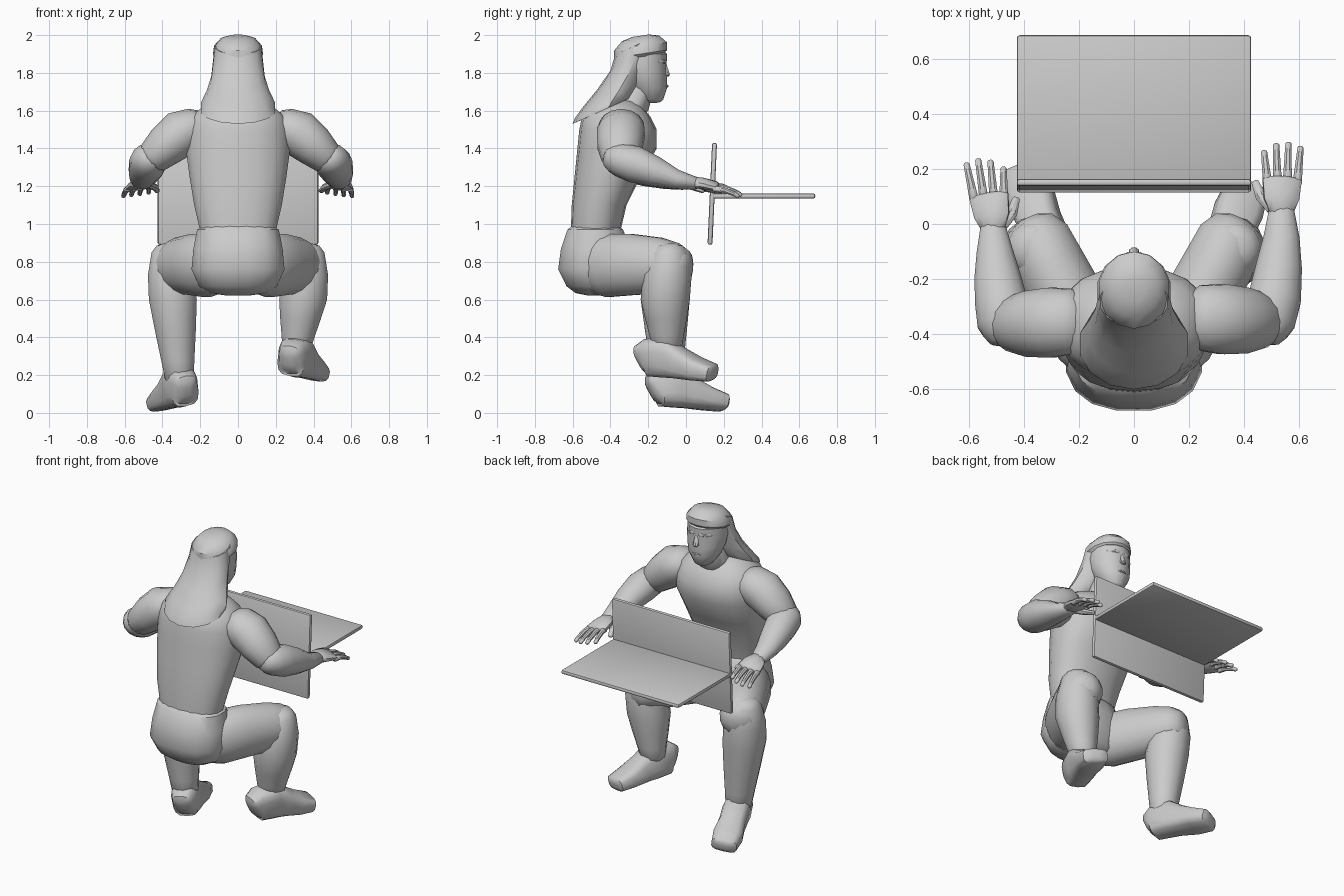
import bpy, bmesh, math
from mathutils import Vector, Quaternion

old = bpy.data.objects.get("Cube")
if old:
    bpy.data.objects.remove(old, do_unlink=True)

# The single plain grey material
grey = bpy.data.materials.new("plain grey")
grey.use_nodes = True
COLOUR = (0.6, 0.6, 0.6, 1)
grey.diffuse_color = COLOUR
for node in grey.node_tree.nodes:
    if node.type == 'BSDF_PRINCIPLED':
        node.inputs["Base Color"].default_value = COLOUR
        node.inputs["Roughness"].default_value = 0.6


def finish(name, bm, angle=38):
    """Turn a bmesh into a named, shaded object."""
    bmesh.ops.recalc_face_normals(bm, faces=bm.faces[:])
    mesh = bpy.data.meshes.new(name)
    bm.to_mesh(mesh)
    bm.free()
    mesh.materials.append(grey)
    obj = bpy.data.objects.new(name, mesh)
    bpy.context.collection.objects.link(obj)
    bpy.ops.object.select_all(action='DESELECT')
    obj.select_set(True)
    bpy.context.view_layer.objects.active = obj
    bpy.ops.object.shade_smooth_by_angle(angle=math.radians(angle))
    return obj


def dome_rings(end, inner, dome):
    """Two shrinking rings that round off the end of a loft."""
    centre = Vector(end[:3])
    outward = (centre - Vector(inner[:3])).normalized()
    width, depth = end[3:]
    rings = []
    for turn in (45, 72):
        a = math.radians(turn)
        tip = centre + outward * min(width, depth) * dome * math.sin(a)
        rings.append((*tip, width * math.cos(a), depth * math.cos(a)))
    return rings


def loft(name, sections, sides=14, level=False, shear=0, roll=0, power=1, dome=.6):
    """Skin oval rings (x, y, z, half width, half depth) along a path.
    level keeps the rings horizontal, shear slopes them front to back."""
    if dome:
        start = dome_rings(sections[0], sections[1], dome)
        end = dome_rings(sections[-1], sections[-2], dome)
        sections = start[::-1] + sections + end
    bm = bmesh.new()
    centres = [Vector(s[:3]) for s in sections]
    last = len(centres) - 1
    rings = []
    for i, (centre, section) in enumerate(zip(centres, sections)):
        if level:
            side, other = Vector((1, 0, 0)), Vector((0, 1, shear))
        else:
            along = (centres[min(i + 1, last)] - centres[max(i - 1, 0)]).normalized()
            side = Vector((0, 0, 1)).cross(along).normalized()
            side.rotate(Quaternion(along, roll))
            other = along.cross(side)
        ring = []
        for k in range(sides):
            a = math.tau * (k + 0.5) / sides
            c, s = math.cos(a), math.sin(a)
            c = math.copysign(abs(c) ** power, c)
            s = math.copysign(abs(s) ** power, s)
            ring.append(bm.verts.new(centre + side * c * section[3] + other * s * section[4]))
        rings.append(ring)
    for low, high in zip(rings, rings[1:]):
        for k in range(sides):
            n = (k + 1) % sides
            bm.faces.new((low[k], low[n], high[n], high[k]))
    bm.faces.new(rings[0])
    bm.faces.new(rings[-1])
    return finish(name, bm)


def column(name, profile, **options):
    """Upright body part on the centre line: rows of (z, y, half width, half depth)."""
    return loft(name, [(0, y, z, w, d) for z, y, w, d in profile], level=True, **options)


def panel(name, size, place, tilt=0):
    """Thin rectangular plate with softened edges."""
    bm = bmesh.new()
    bmesh.ops.create_cube(bm, size=1)
    bmesh.ops.scale(bm, vec=size, verts=bm.verts[:])
    bmesh.ops.bevel(bm, geom=bm.edges[:], offset=0.01, segments=2, affect='EDGES', profile=0.5)
    obj = finish(name, bm)
    obj.location = place
    obj.rotation_euler.x = tilt
    return obj


# Trunk and hips
column("torso", [(.95, -.48, .2, .13), (1.1, -.46, .235, .145), (1.25, -.415, .26, .175),
                 (1.4, -.365, .28, .21), (1.5, -.36, .275, .205), (1.57, -.37, .25, .18),
                 (1.62, -.37, .19, .14)], sides=18, power=.88, dome=.3)
column("hips", [(.97, -.48, .22, .15), (.87, -.48, .24, .185), (.76, -.49, .25, .19),
                (.67, -.48, .21, .155)], sides=16, power=.85, dome=.33)

# Head, neck, cap and hair
column("neck", [(1.6, -.3, .1, .1), (1.75, -.25, .08, .09)])
column("head", [(1.9, -.23, .12, .13), (1.84, -.23, .125, .127), (1.78, -.22, .118, .118),
                (1.72, -.2, .1, .1), (1.66, -.185, .06, .065)], dome=.35)
column("hair_cap", [(1.9, -.24, .135, .14), (1.94, -.24, .13, .14)], shear=.15, dome=.46)
column("hair", [(1.94, -.28, .125, .095), (1.86, -.295, .135, .105), (1.77, -.34, .145, .13),
                (1.69, -.39, .17, .155), (1.63, -.43, .2, .16), (1.6, -.445, .2, .155),
                (1.61, -.42, .15, .1)], shear=.45, dome=0)

# Face: nose, mouth and brow ridges
loft("nose", [(0, -.115, 1.85, .012, .012), (0, -.1, 1.79, .02, .016)], sides=8, level=True)
loft("mouth", [(-.025, -.113, 1.73, .01, .007), (0, -.105, 1.73, .012, .01),
               (.025, -.113, 1.73, .01, .007)], sides=8)
for s, side in ((1, "left"), (-1, "right")):
    loft(side + "_brow", [(.02 * s, -.113, 1.86, .01, .012), (.05 * s, -.122, 1.86, .012, .014),
                          (.08 * s, -.145, 1.86, .01, .012)], sides=8)

# Thighs, shins and shoes; the left foot is lifted
for s, side, ankle, sole, back in ((1, "left", .34, .165, -.06), (-1, "right", .17, .006, 0)):
    loft(side + "_thigh", [(.1 * s, -.5, .77, .11, .14), (.16 * s, -.42, .78, .135, .17),
                           (.23 * s, -.29, .785, .135, .165), (.31 * s, -.14, .78, .13, .15),
                           (.35 * s, -.05, .775, .12, .125)], sides=16, dome=.7)
    shin = [(.36 * s, -.09, .85, .1, .1), (.355 * s, -.1, .73, .125, .13)]
    for down, radius in ((0, .13), (.4, .11), (.75, .09), (1, .077)):
        shin.append(((.345 - .035 * down) * s, -.11 + .01 * down,
                     .6 + (ankle - .6) * down, radius, radius))
    loft(side + "_shin", shin, level=True, dome=.5)
    shoe = []
    for t, width, height in ((0, .06, .17), (.06, .078, .2), (.3, .082, .215), (.48, .08, .165),
                             (.7, .09, .12), (.92, .078, .09)):
        base = sole + .03 * (1 - t)
        shoe.append(((.275 + .15 * t) * s, -.17 + .4 * t + back, base + height / 2,
                     width, height / 2))
    loft(side + "_shoe", shoe, roll=.15 * s, power=.62, dome=.4)

# Arms and hands; the right forearm sits further back and its hand turns outward
for s, side, shift, pull, turn in ((1, "left", 0, 0, 0), (-1, "right", -.03, -.06, .12)):
    def at(x, y, z, w, h):
        follow = min(1, max(0, 2 * y + .9))
        out = x + shift * min(1, follow * 3) + turn * max(y, 0)
        return (out * s, y + pull * follow, z, w, h)

    loft(side + "_upper_arm", [at(.24, -.34, 1.52, .12, .1), at(.32, -.345, 1.48, .13, .125),
                               at(.4, -.35, 1.415, .122, .112), at(.47, -.35, 1.35, .1, .09)])
    loft(side + "_forearm", [at(.48, -.39, 1.35, .08, .075), at(.49, -.35, 1.34, .098, .09),
                             at(.51, -.27, 1.315, .098, .098), at(.525, -.16, 1.275, .086, .08),
                             at(.535, -.05, 1.235, .067, .052), at(.535, .05, 1.215, .047, .035)])
    loft(side + "_palm", [at(.535, .04, 1.22, .045, .032), at(.535, .09, 1.215, .067, .03),
                          at(.537, .16, 1.2, .075, .024)], sides=10, roll=.15 * s)
    for i, reach in enumerate((.11, .135, .14, .125)):
        lane = i - 1.5
        finger = []
        for f in (0, .4, .8, 1):
            radius = .018 - .006 * f
            finger.append(at(.538 + lane * (.036 + .008 * f), .15 + reach * f,
                             1.196 - .006 * lane - .04 * f * f, radius, radius))
        loft(f"{side}_finger_{i + 1}", finger, sides=8)
    loft(side + "_thumb", [at(.5, .06, 1.21, .025, .02), at(.46, .1, 1.195, .021, .018),
                           at(.44, .15, 1.175, .015, .013)], sides=8)

# Crossed boards held in front of the body
panel("flat_board", (.85, .545, .026), (0, .412, 1.148))
panel("upright_board", (.85, .026, .54), (0, .139, 1.16), tilt=-.045)
